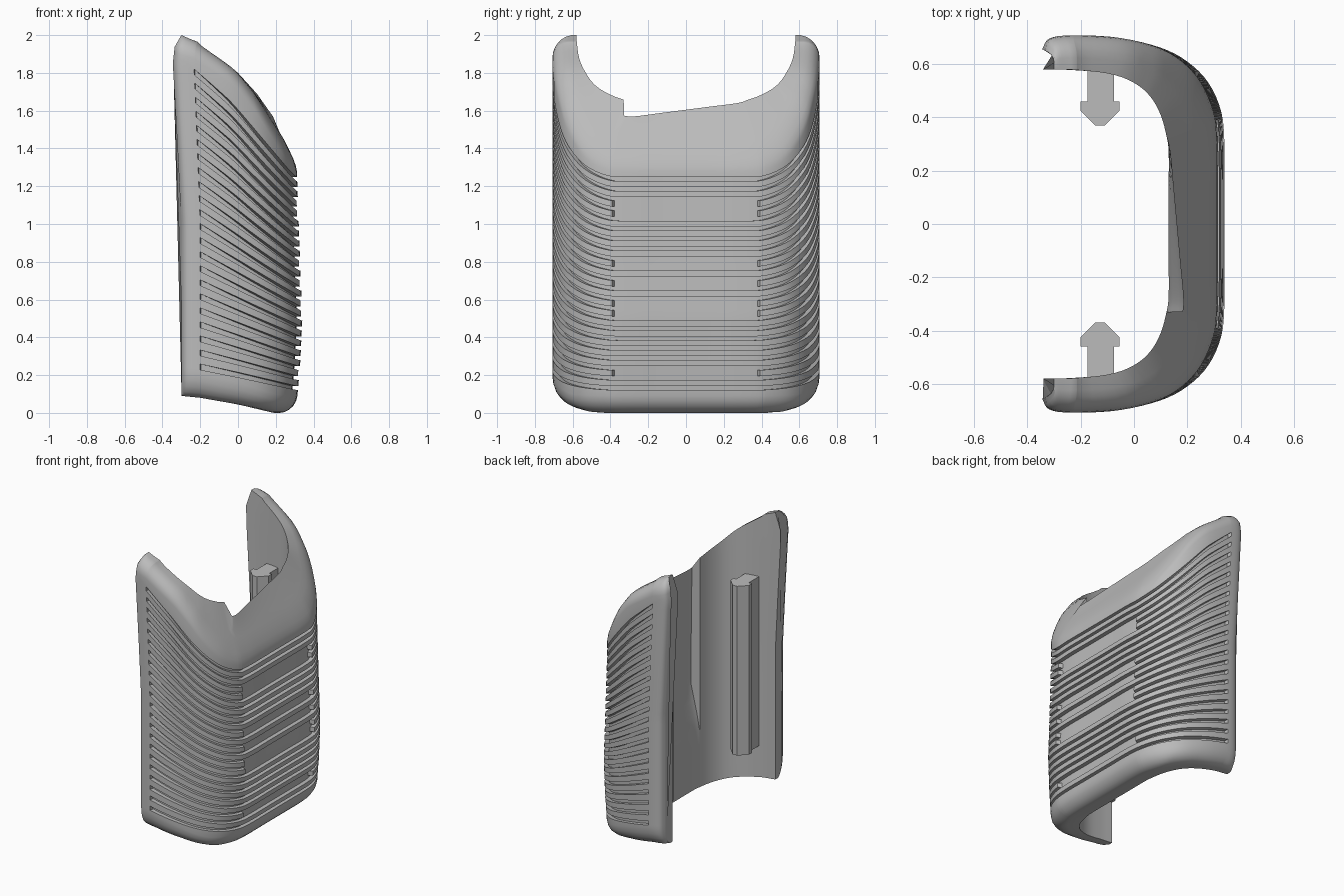
import bpy, bmesh, math
from mathutils import Vector

cube = bpy.data.objects.get("Cube")
if cube:
    bpy.data.objects.remove(cube)

grey = bpy.data.materials.new("plain grey")
grey.use_nodes = True
colour = (0.5, 0.5, 0.5, 1)
grey.diffuse_color = colour
grey.node_tree.nodes["Principled BSDF"].inputs["Base Color"].default_value = colour


def table(points, x):
    """Piecewise linear lookup."""
    if x <= points[0][0]:
        return points[0][1]
    for (a, fa), (b, fb) in zip(points, points[1:]):
        if x <= b:
            return fa + (fb - fa) * (x - a) / (b - a)
    return points[-1][1]


def spline(points, u):
    """Smooth curve through points, u from 0 to 1."""
    p = [Vector(q) for q in points]
    p = [2 * p[0] - p[1]] + p + [2 * p[-1] - p[-2]]
    n = len(points) - 1
    i = min(int(u * n), n - 1)
    t = u * n - i
    a, b, c, d = p[i:i + 4]
    return 0.5 * (2 * b + (c - a) * t + (2 * a - 5 * b + 4 * c - d) * t ** 2
                  + (3 * b - a - 3 * c + d) * t ** 3)


def finish(name, bm, smooth):
    bmesh.ops.remove_doubles(bm, verts=bm.verts, dist=0.0004)
    bmesh.ops.recalc_face_normals(bm, faces=bm.faces)
    mesh = bpy.data.meshes.new(name)
    bm.to_mesh(mesh)
    bm.free()
    mesh.materials.append(grey)
    obj = bpy.data.objects.new(name, mesh)
    bpy.context.collection.objects.link(obj)
    if smooth:
        bpy.ops.object.select_all(action="DESELECT")
        obj.select_set(True)
        bpy.context.view_layer.objects.active = obj
        bpy.ops.object.shade_smooth_by_angle(angle=math.radians(32))


# Half plan of the shell, from the flank tip to the middle of the broad face
OUTER = [(-.3, .655), (-.275, .695), (-.2, .708), (-.05, .698), (.1, .662), (.2, .61),
         (.28, .53), (.328, .42), (.34, .3), (.34, .15), (.34, 0)]
INNER = [(-.3, .58), (-.275, .58), (-.2, .578), (-.09, .565), (0, .53), (.06, .48),
         (.1, .41), (.122, .33), (.13, .27), (.13, .13), (.13, 0)]
# Heights, edge rounding and leans of the shell along x and z
TOP = [(-.3, 2), (-.2, 1.965), (-.1, 1.885), (0, 1.8), (.1, 1.69), (.22, 1.52),
       (.3, 1.41), (.335, 1.37)]
BOTTOM = [(-.3, .09), (-.2, .08), (0, .045), (.21, 0)]
LOW_RIB = [(-.3, .225), (.335, .105)]
HIGH_RIB = [(-.3, 1.95), (.335, 1.265)]
ROUND_WIDTH = [(-.2, .65), (.2, .6), (.33, .46)]
ROUND_HEIGHT = [(-.2, .13), (.33, .09)]
TIP_LEAN = [(1, 0), (1.4, -.02), (1.85, -.045), (1.94, -.035), (2, 0)]
FACE_LEAN = [(.05, -.03), (.25, -.012), (.5, 0), (.8, -.012), (1.3, -.03)]
RECESS = [(.45, 0), (.75, .07), (1.6, .06)]

GROOVES, DEPTH = 22, .03
MISSING_RIBS = {2, 8, 9, 11, 13, 18, 19}
GROOVE_START, RECESS_START, RIB_GAP = .2, .7, .725


def lean(p, z):
    x = p.x
    x += table(TIP_LEAN, z) * min(1, max(0, (-p.x - .05) / .2))
    x += table(FACE_LEAN, z) * min(1, max(0, p.x / .3))
    return Vector((x, p.y, z))


def section(u, side):
    """Closed vertical cross-section of the shell at one place along the plan."""
    o, i = spline(OUTER, u), spline(INNER, u)
    o.y *= side
    i.y *= side
    inward = (i - o).normalized()
    ring = []
    angles = [math.radians(90 * k / 5) for k in range(6)]
    width, height = table(ROUND_WIDTH, o.x), table(ROUND_HEIGHT, o.x)
    # rounded lower edge
    for a in reversed(angles):
        p = o.lerp(i, width * (1 - math.cos(a)))
        ring.append(lean(p, table(BOTTOM, p.x) + height * (1 - math.sin(a))))
    # wall with ribs lying in straight sloping planes
    low = table(LOW_RIB, o.x)
    high = min(table(HIGH_RIB, o.x), table(TOP, o.x) - .095)
    for k in range(GROOVES):
        for t, rib in ((.3, k), (.3, None), (.7, None), (.7, k + 1)):
            sunk = u > GROOVE_START and (
                rib is None or (u > RIB_GAP and rib in MISSING_RIBS))
            p = o + inward * (DEPTH if sunk else 0)
            ring.append(lean(p, low + (high - low) * (k + t) / GROOVES))
    # rounded upper edge
    for a in angles:
        p = o.lerp(i, width * (1 - math.cos(a)))
        ring.append(lean(p, table(TOP, p.x) - .09 * (1 - math.sin(a))))
    # inner wall with a shallow stepped recess
    for k in range(17):
        f = 1 - k / 16
        p = i.copy()
        z = table(BOTTOM, p.x) + f * (table(TOP, p.x) - table(BOTTOM, p.x))
        if u > RECESS_START:
            p.x += table(RECESS, z) * (.33 - p.y) / .66
            z = min(z, table(TOP, p.x))
        ring.append(Vector((p.x, p.y, z)) if p.x > 0 else lean(p, z))
    return ring


# Stations along the plan, doubled where grooves, recess and gaps start
steps = [k / 40 for k in range(41)]
for cut in (GROOVE_START, RECESS_START, RIB_GAP):
    steps = [s for s in steps if abs(s - cut) > .004] + [cut, cut + .003]
steps.sort()
stations = [(u, 1) for u in steps] + [(u, -1) for u in reversed(steps[:-1])]

# Ribbed shell
bm = bmesh.new()
rings = [[bm.verts.new(p) for p in section(u, side)] for u, side in stations]
count = len(rings[0])
for a, b in zip(rings, rings[1:]):
    for k in range(count):
        n = (k + 1) % count
        bm.faces.new((a[k], a[n], b[n], b[k]))
bm.faces.new(rings[0])
bm.faces.new(rings[-1])
finish("ribbed_shell", bm, True)

# Arrow-section rails inside both flanks
RAIL = [(-.175, .6), (-.175, .46), (-.2, .46), (-.2, .425), (-.145, .37),
        (-.11, .37), (-.055, .425), (-.055, .46), (-.075, .46), (-.075, .6)]
for name, side in (("back_rail", 1), ("front_rail", -1)):
    bm = bmesh.new()
    face = bm.faces.new([bm.verts.new((x, y * side, .3)) for x, y in RAIL])
    top = bmesh.ops.extrude_face_region(bm, geom=[face])["geom"]
    bmesh.ops.translate(bm, vec=(0, 0, 1.21),
                        verts=[v for v in top if isinstance(v, bmesh.types.BMVert)])
    finish(name, bm, False)
